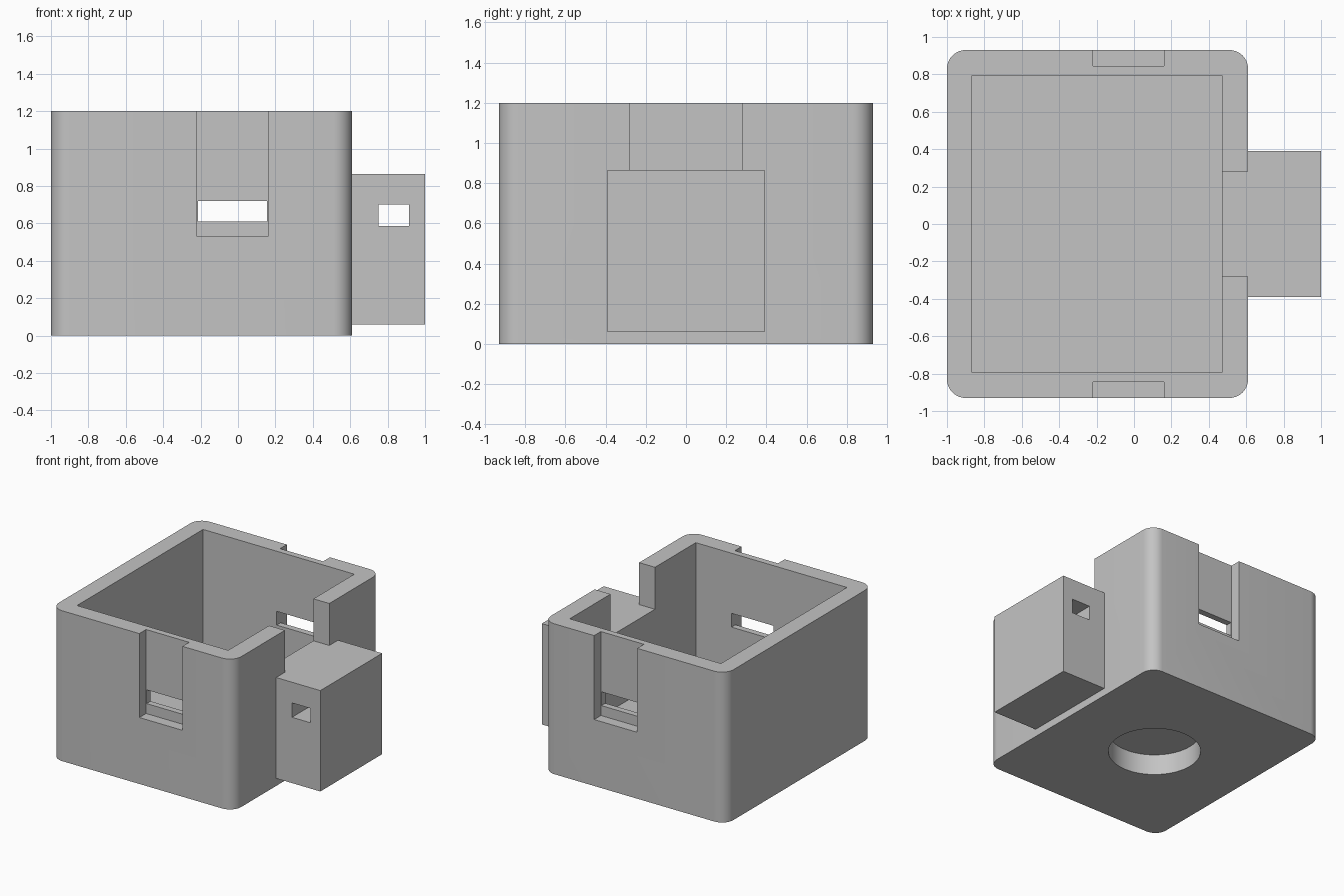
import bpy
import bmesh
import math
from mathutils import Matrix, Vector

default = bpy.data.objects.get("Cube")
if default:
    bpy.data.objects.remove(default, do_unlink=True)

grey = bpy.data.materials.new("light_grey")
grey.use_nodes = True
COLOUR = (0.55, 0.55, 0.55, 1)
grey.diffuse_color = COLOUR
grey.node_tree.nodes["Principled BSDF"].inputs["Base Color"].default_value = COLOUR


def add_object(name, bm):
    mesh = bpy.data.meshes.new(name)
    bm.to_mesh(mesh)
    bm.free()
    mesh.materials.append(grey)
    obj = bpy.data.objects.new(name, mesh)
    bpy.context.collection.objects.link(obj)
    return obj


def box(name, x, y, z, radius=0):
    """Box between (min, max) pairs, with optional rounded upright edges."""
    lo, hi = Vector((x[0], y[0], z[0])), Vector((x[1], y[1], z[1]))
    bm = bmesh.new()
    bmesh.ops.create_cube(bm, size=1, matrix=Matrix.Translation((lo + hi) / 2)
                          @ Matrix.Diagonal((*(hi - lo), 1)))
    if radius:
        upright = [e for e in bm.edges
                   if abs(e.verts[0].co.z - e.verts[1].co.z) > 0.01]
        bmesh.ops.bevel(bm, geom=upright, offset=radius, segments=10,
                        profile=0.5, affect='EDGES')
    return add_object(name, bm)


def cylinder(name, centre, radius, depth):
    bm = bmesh.new()
    bmesh.ops.create_cone(bm, cap_ends=True, segments=64, radius1=radius,
                          radius2=radius, depth=depth,
                          matrix=Matrix.Translation(centre))
    return add_object(name, bm)


def combine(target, tool, operation='DIFFERENCE'):
    """Apply a boolean and discard the tool object."""
    mod = target.modifiers.new(tool.name, 'BOOLEAN')
    mod.object = tool
    mod.operation = operation
    mod.solver = 'EXACT'
    bpy.context.view_layer.objects.active = target
    bpy.ops.object.modifier_apply(modifier=mod.name)
    bpy.data.objects.remove(tool, do_unlink=True)


# Rounded open-topped housing
housing = box("housing", (-1, 0.61), (-0.93, 0.93), (0, 1.2), radius=0.1)
combine(housing, box("cavity", (-0.865, 0.47), (-0.795, 0.795), (0.27, 1.4)))

# Shallow latch channel and through slot on the front and back walls
for side in (-1, 1):
    channel_y = sorted((side * 0.845, side * 1.1))
    slot_y = sorted((side * 0.7, side * 1.0))
    combine(housing, box("latch_channel", (-0.22, 0.16), channel_y, (0.53, 1.4)))
    combine(housing, box("latch_slot", (-0.215, 0.155), slot_y, (0.61, 0.72)))

# Notch in the side wall, level with the top of the side block
combine(housing, box("side_notch", (0.4, 0.7), (-0.28, 0.28), (0.865, 1.4)))

# Blind round recess in the underside
combine(housing, cylinder("base_recess", (-0.195, 0, 0), 0.336, 0.33))

# Side block with a strap tunnel running front to back
block = box("side_block", (0.55, 1), (-0.39, 0.39), (0.06, 0.865))
combine(block, box("strap_tunnel", (0.75, 0.915), (-0.6, 0.6), (0.585, 0.7)))
combine(housing, block, 'UNION')

# Smooth the round corners and keep the hard edges sharp
bpy.ops.object.select_all(action='DESELECT')
housing.select_set(True)
bpy.context.view_layer.objects.active = housing
bpy.ops.object.shade_smooth_by_angle(angle=math.radians(30))
